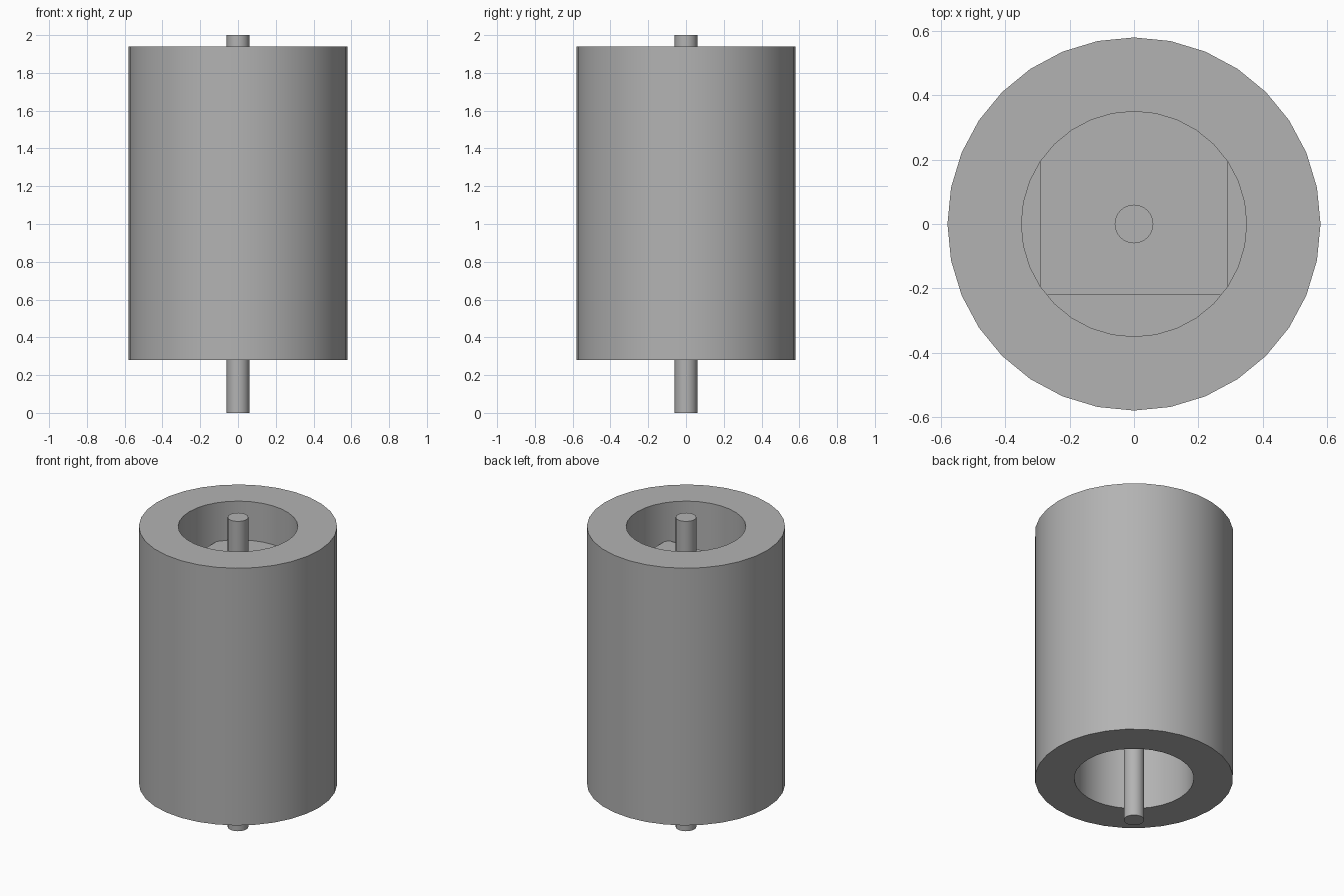
import bpy, math

cube = bpy.data.objects.get("Cube")
if cube:
    bpy.data.objects.remove(cube, do_unlink=True)

BODY_R, HOLE_R, ROD_R = 0.58, 0.35, 0.06
BOTTOM, TOP = 0.28, 1.94

grey = bpy.data.materials.new("plain grey")
grey.use_nodes = True
grey.diffuse_color = (0.45, 0.45, 0.45, 1)
grey.node_tree.nodes["Principled BSDF"].inputs["Base Color"].default_value = (0.45, 0.45, 0.45, 1)


def cylinder(name, radius, low, high, sides):
    bpy.ops.mesh.primitive_cylinder_add(vertices=sides, radius=radius, depth=high - low,
                                        location=(0, 0, (low + high) / 2))
    ob = bpy.context.object
    ob.name = name
    ob.data.materials.append(grey)
    return ob


def box(name, low, high):
    bpy.ops.mesh.primitive_cube_add(size=1, location=[(a + b) / 2 for a, b in zip(low, high)])
    ob = bpy.context.object
    ob.name = name
    ob.scale = [b - a for a, b in zip(low, high)]
    ob.data.materials.append(grey)
    return ob


def smooth(ob):
    bpy.ops.object.select_all(action='DESELECT')
    ob.select_set(True)
    bpy.context.view_layer.objects.active = ob
    bpy.ops.object.shade_smooth_by_angle(angle=math.radians(30))


# hollow outer sleeve
sleeve = cylinder("sleeve", BODY_R, BOTTOM, TOP, 32)
bore = cylinder("bore_cutter", HOLE_R, BOTTOM - 0.1, TOP + 0.1, 32)
cut = sleeve.modifiers.new("bore", 'BOOLEAN')
cut.object = bore
cut.solver = 'EXACT'
bpy.context.view_layer.objects.active = sleeve
bpy.ops.object.modifier_apply(modifier="bore")
bpy.data.objects.remove(bore, do_unlink=True)
smooth(sleeve)

# centre rod running right through
smooth(cylinder("rod", ROD_R, 0, 2, 32))

# inner core block, embedded in the sleeve wall, and the floor around it
box("core_block", (-0.29, -0.22, 0.9), (0.29, 0.36, 1.69))
cylinder("core_floor", HOLE_R + 0.01, 0.9, 1.5, 32)
